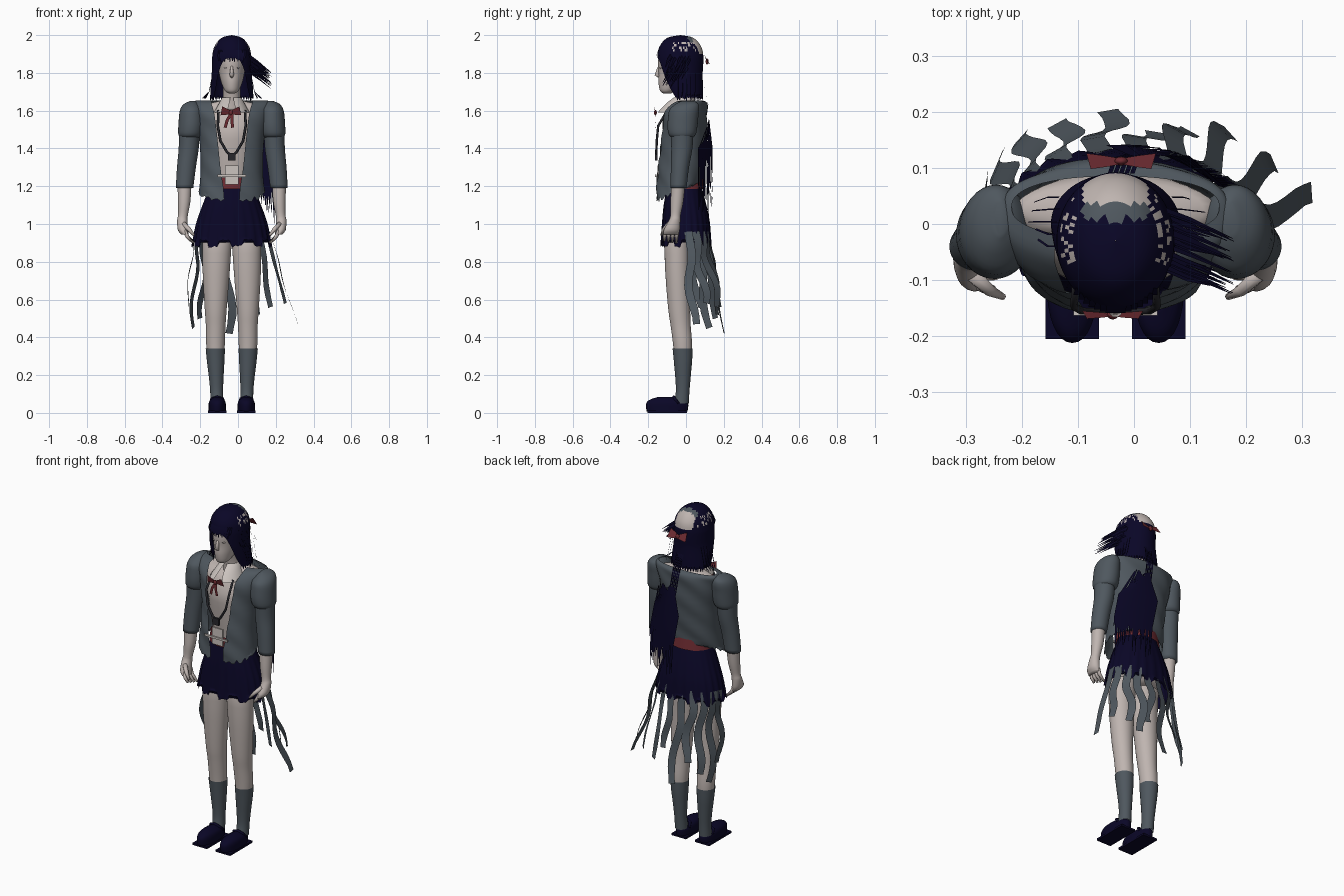
import bpy, bmesh, math, random
from mathutils import Vector as V

if "Cube" in bpy.data.objects:
    bpy.data.objects.remove(bpy.data.objects["Cube"])
random.seed(4)
R = random.uniform
CX = -0.033          # centre line of the body


def material(name, r, g, b):
    m = bpy.data.materials.new(name)
    m.diffuse_color = (r, g, b, 1)
    m.use_nodes = True
    m.node_tree.nodes["Principled BSDF"].inputs["Base Color"].default_value = m.diffuse_color
    return m


SKIN = material("skin", .52, .46, .435)
GREY = material("slate cloth", .078, .096, .113)
NAVY = material("dark navy", .003, .002, .02)
RED = material("dull red", .16, .025, .032)
PALE = material("pale cloth", .6, .55, .52)
DARK = material("dark metal", .02, .02, .025)


def finish(name, bm, *mats, rule=None):
    bmesh.ops.remove_doubles(bm, verts=bm.verts, dist=1e-5)
    bmesh.ops.recalc_face_normals(bm, faces=bm.faces)
    for f in bm.faces:
        f.smooth = True
        if rule:
            f.material_index = rule(f.calc_center_median())
    me = bpy.data.meshes.new(name)
    bm.to_mesh(me)
    bm.free()
    for m in mats:
        me.materials.append(m)
    ob = bpy.data.objects.new(name, me)
    bpy.context.collection.objects.link(ob)
    return ob


def refine(secs, steps):
    """Smooth curve through the sections, without overshoot."""
    out = []
    for i in range(len(secs) - 1):
        a, b, c, d = (secs[max(0, min(len(secs) - 1, i + k))] for k in (-1, 0, 1, 2))
        for s in range(steps):
            t = s / steps
            out.append([max(min(q, r), min(max(q, r), q + .5 * t * (r - p + t * (2*p - 5*q + 4*r - w + t * (3*(q - r) + w - p)))))
                        for p, q, r, w in zip(a, b, c, d)])
    return out + [list(secs[-1])]


def loft(name, secs, *mats, n=32, p=2, warp=None, steps=4, cap=True, rule=None):
    """Stack ellipses (z, cx, cy, rx, ry, front gap angle)."""
    bm = bmesh.new()
    pw = lambda v: math.copysign(abs(v) ** (2 / p), v)
    rings = []
    full = refine([tuple(s) + (0,) * (6 - len(s)) for s in secs], steps)
    for j, (z, cx, cy, rx, ry, g) in enumerate(full):
        ring = []
        for i in range(n + 1):
            a = g + (2 * math.pi - 2 * g) * i / n
            co = V((cx + rx * pw(math.sin(a)), cy - ry * pw(math.cos(a)), z))
            if warp:
                co = warp(co, a, j / (len(full) - 1), i)
            ring.append(bm.verts.new(co))
        rings.append(ring)
    for a, b in zip(rings, rings[1:]):
        for i in range(n):
            bm.faces.new((a[i], a[i + 1], b[i + 1], b[i]))
    if cap:
        for r in (rings[0], rings[-1]):
            bm.faces.new(r[:-1])
    return finish(name, bm, *mats, rule=rule)


def sweep(name, paths, mat, n=2):
    """Each path: (points, half widths, facing vector). n=2 is a flat ribbon."""
    bm = bmesh.new()
    for pts, ws, ref in paths:
        pts, prev = [V(q) for q in pts], None
        for k, q in enumerate(pts):
            t = (pts[min(k + 1, len(pts) - 1)] - pts[max(k - 1, 0)]).normalized()
            side = t.cross(V(ref)).normalized()
            up = side.cross(t)
            w = ws[k] if isinstance(ws, (list, tuple)) else ws
            ring = [bm.verts.new(q + w * (side * math.cos(math.tau * i / n) + (up * math.sin(math.tau * i / n) if n > 2 else V())))
                    for i in range(n)]
            if prev:
                for i in range(n if n > 2 else 1):
                    bm.faces.new((prev[i], prev[(i + 1) % n], ring[(i + 1) % n], ring[i]))
            if n > 2 and k in (0, len(pts) - 1):
                bm.faces.new(ring)
            prev = ring
    return finish(name, bm, mat)


def box(name, lo, hi, mat):
    bm = bmesh.new()
    bmesh.ops.create_cube(bm, size=1)
    for v in bm.verts:
        v.co = V([(l + h) / 2 + c * (h - l) for l, h, c in zip(lo, hi, v.co)])
    ob = finish(name, bm, mat)
    for f in ob.data.polygons:
        f.use_smooth = False


def ball(name, c, r, mat):
    bm = bmesh.new()
    bmesh.ops.create_uvsphere(bm, u_segments=24, v_segments=14, radius=1)
    for v in bm.verts:
        v.co = V([a + b * d for a, b, d in zip(c, r, v.co)])
    finish(name, bm, mat)


def bow(name, c, w, h, tilt=0):
    """Two flared loops around a knot."""
    c = V(c)
    sweep(name, [((c, c + V((s * w * .5, 0, .1 * h)), c + V((s * w, 0, .2 * h))), [h * .2, h * .4, h * .55], (0, 1, tilt))
                 for s in (-1, 1)], RED)
    ball(name + "_knot", c, (w * .2, .008, h * .3), RED)


# torso, neck and head
loft("torso", [(.93, CX, -.0, .14, .08), (1.05, CX, -.01, .125, .085), (1.2, CX, -.02, .1, .075), (1.35, CX, -.02, .12, .09),
               (1.48, CX, -.02, .14, .1), (1.58, CX, .005, .18, .088), (1.62, CX, .025, .18, .058), (1.65, CX, .015, .07, .045)], SKIN)
loft("neck", [(1.6, CX, 0, .055, .052), (1.68, CX, -.01, .046, .048), (1.76, CX, -.03, .046, .05)], SKIN, n=20)
loft("head", [(1.69, CX, -.1, .012, .018), (1.705, CX, -.095, .036, .042), (1.75, CX, -.06, .056, .086), (1.8, CX, -.045, .068, .1),
              (1.86, CX, -.035, .078, .113), (1.92, CX, -.03, .08, .106), (1.96, CX, -.03, .055, .075), (1.98, CX, -.03, .01, .01)], SKIN)
sweep("nose", [([(CX, -.138, 1.845), (CX, -.147, 1.82), (CX, -.155, 1.79), (CX, -.138, 1.778)], [.005, .008, .012, .008], (0, 1, 0))], SKIN, 10)
for s in (-1, 1):
    ball("eye", (CX + s * .028, -.131, 1.826), (.013, .008, .005), SKIN)
    ball("pupil", (CX + s * .028, -.136, 1.826), (.004, .004, .003), DARK)
ball("lips", (CX, -.136, 1.753), (.02, .009, .006), SKIN)

# hair cap with a bare crown patch, a cloth band and thin patches at the sides
def crown(c):
    if c.z > 1.9 and abs(c.x - CX) < .058 and c.y > .008:
        return 2 if c.y < .035 else 1
    return int(1.91 < c.z < 1.97 and -.07 < c.y < .05 and random.random() < .25)

def ragged(co, a, t, i):
    if t > .97:
        co.z += .03 * (i % 3 == 0) + R(-.01, .01)
    return co

loft("hair_cap", [(2.0, CX, -.03, .0005, .0005), (1.985, CX, -.03, .055, .07), (1.94, CX, -.03, .092, .11), (1.89, CX, -.03, .103, .122),
                  (1.865, CX, -.03, .105, .122, .42), (1.8, CX, -.03, .106, .118, .72), (1.72, CX, -.015, .112, .105, .85),
                  (1.66, CX, 0, .115, .09, 1.0)], NAVY, SKIN, GREY, n=96, cap=False, warp=ragged, rule=crown)
locks = []
for k in range(15):        # fringe
    a = -.75 + 1.5 * k / 14
    x, y = CX + .1 * math.sin(a), -.035 - .122 * math.cos(a)
    locks.append(([(x * .95, y + .01, 1.92), (x, y - .002, 1.89), (x + R(-.005, .005), y, R(1.85, 1.875))], [.008, .007, .001], (0, 1, 0)))
for k in range(40):        # swept tuft on one side
    y, z, e = R(-.08, .03), R(1.79, 1.88), R(.5, 1)
    locks.append(([(.05, y, z + .02), (.075 + .03 * e, y - .02, z - .02 * e), (.075 + .105 * e, y - .055 * e, z - .08 * e)], [.008, .006, .001], (0, 1, 1)))
for k in range(44):        # long back hair, fanned to one side
    t, r = k / 43, R(0, 1)
    x, y, zb = CX + .03 + .2 * t, .138 - .075 * t * t, R(1.0, 1.2)
    locks.append(([(CX + .03 + .1 * t, .122, 1.56 - .1 * t * r), (x - .04, y + .003, 1.4), (x - .01, y + .004 * r, 1.25), (x, y, zb)],
                  [.003, .008, .008, .001], (.3 * t, 1, 0)))
for k in range(5):
    locks.append(([(CX - .01 + .01 * k, .09, 1.75), (CX + .01 * k, .118, 1.63), (CX + .02 + .01 * k, .124, 1.5)], .004, (0, 1, 0)))
for s in (-1, 1):          # loose wisps over the shoulders
    for k in range(5):
        y = -.04 + .022 * k
        locks.append(([(CX + s * .1, y, 1.8), (CX + s * .12, y, 1.7), (CX + s * R(.13, .16), y + R(-.01, .02), 1.665)], .002, (s, 1, 0)))
sweep("hair_strands", locks, NAVY)
bow("hair_bow", (CX + .01, .112, 1.86), .058, .05, .6)

# jacket, open in front, higher ragged hem behind
def hem(co, a, t, i):
    if t > .8:
        co.z += (t - .8) / .2 * (.055 * (1 - math.cos(a)) + R(-.012, .012))
    k = .004 * min(1, 4 * t)          # soft creases
    co.y += k * math.sin(co.z * 45 + 5 * a)
    return co

loft("jacket", [(1.655, CX, .03, .185, .055, .55), (1.64, CX, .015, .205, .095, .5), (1.58, CX, -.005, .2, .118, .42),
                (1.45, CX, -.015, .172, .122, .4), (1.3, CX, -.03, .165, .122, .32), (1.2, CX, -.04, .17, .117, .22),
                (1.12, CX, -.045, .175, .113, .18)], GREY, n=56, p=2.3, cap=False, warp=hem)

# collar, bow, necklace and buckle
loft("collar", [(1.67, CX, -.01, .052, .055, .15), (1.635, CX, -.03, .07, .08, .2), (1.59, CX, -.045, .095, .11, .3)], PALE, n=24, cap=False)
bow("neck_bow", (CX - .005, -.162, 1.59), .05, .045, .3)
sweep("bow_tails", [([(CX, -.162, 1.59), (CX + s * .012 - .012, -.164, 1.55), (CX + s * .02 - .015, -.16, 1.51)], .008, (0, 1, 0)) for s in (-1, 1)], RED)
sweep("necklace", [([(CX + s * .07, -.1, 1.6), (CX + s * .074, -.147, 1.52), (CX + s * .06, -.155, 1.44), (CX + s * .025, -.157, 1.38), (CX, -.157, 1.36)],
                    .007, (0, 1, .1)) for s in (-1, 1)], DARK, 6)
box("pendant", (CX - .02, -.165, 1.335), (CX + .02, -.15, 1.375), DARK)
box("buckle_bar", (CX - .075, -.163, 1.25), (CX + .075, -.155, 1.262), PALE)
box("buckle_plate", (CX - .035, -.15, 1.21), (CX + .035, -.14, 1.31), PALE)

# belt and pleated skirt
loft("belt", [(1.245, CX, -.012, .122, .1), (1.185, CX, -.01, .13, .106)], RED, steps=1, cap=False)

def pleat(co, a, t, i):
    f = 1 + .03 * t * math.cos(22 * a)
    co.x, co.y = CX + (co.x - CX) * f, co.y * f
    if t > .95:
        co.z += .035 * ((i // 4) % 2) + R(-.006, .006)
    return co

loft("skirt", [(1.205, CX, -.01, .115, .09), (1.1, CX, -.005, .155, .112), (1.0, CX, 0, .188, .125), (.88, CX, 0, .21, .132)],
     NAVY, n=88, p=2.15, cap=False, warp=pleat)

# cloth streamers hanging behind the skirt
streamers = []
ends = [(.31, .04, .47), (.25, .1, .58), (.17, .17, .56), (.09, .18, .52), (.03, .17, .6), (-.04, .2, .42), (-.12, .18, .56),
        (-.19, .16, .5), (-.24, .12, .45), (-.27, .07, .56)]
for k, e in enumerate(ends):
    a = math.radians(4 + 172 * k / 9)
    out, tan = V((math.cos(a), math.sin(a), 0)), V((-math.sin(a), math.cos(a), 0))
    p0, pts = V((CX + .2 * out.x, .005 + .118 * out.y, .96)), []
    for i in range(13):
        t = i / 12
        pts.append(p0.lerp(V(e), t) + (tan * .016 + out * .008) * math.sin(t * 8 + k) * min(1, 3 * t))
    streamers.append((pts, [.022 if i < 11 else .019 for i in range(13)], out))
sweep("streamers", streamers, GREY)

# limbs, mirrored about the body centre line
for s in (-1, 1):
    side = lambda secs: [(z, CX + s * x, y, rx, ry) for z, x, y, rx, ry in secs]
    loft("puff_sleeve", side([(1.652, .205, .01, .012, .03), (1.635, .212, .005, .042, .06), (1.6, .213, -.01, .062, .08), (1.53, .215, -.018, .067, .08),
                              (1.475, .22, -.02, .063, .072), (1.455, .222, -.02, .045, .05)]), GREY)
    loft("lower_sleeve", side([(1.49, .225, -.02, .055, .06), (1.4, .228, -.022, .053, .056), (1.3, .24, -.032, .05, .048), (1.19, .25, -.04, .046, .043)]), GREY)
    loft("forearm", side([(1.22, .25, -.04, .037, .036), (1.12, .252, -.048, .033, .034), (1.05, .258, -.055, .026, .027), (1.02, .262, -.06, .027, .03),
                          (.97, .258, -.075, .028, .042), (.945, .248, -.08, .02, .04)]), SKIN, n=20)
    digits = [([(CX + s * .25, -.045 - .02 * k, .965), (CX + s * .236, -.05 - .021 * k, .935), (CX + s * (.2 + .006 * k), -.052 - .021 * k, .9 + .004 * k)],
               [.011, .01, .006], (0, 1, 0)) for k in range(4)]
    digits.append(([(CX + s * .255, -.09, 1.0), (CX + s * .225, -.118, .97), (CX + s * .2, -.13, .94)], [.014, .011, .006], (0, 1, 0)))
    sweep("fingers", digits, SKIN, 8)
    loft("leg", side([(.98, .075, -.02, .078, .068), (.88, .079, -.046, .077, .068), (.72, .083, -.044, .07, .064), (.55, .085, -.036, .058, .058),
                      (.46, .085, -.028, .052, .053), (.36, .086, -.018, .049, .05), (.25, .084, -.015, .04, .042)]), SKIN)
    loft("sock", side([(.34, .087, -.018, .051, .053), (.27, .085, -.016, .046, .048), (.18, .082, -.016, .038, .04), (.11, .08, -.018, .034, .036),
                       (.05, .079, -.025, .035, .04)]), GREY, cap=False)
    fx = CX + s * .077
    loft("shoe", [(.008, fx, -.1, .046, .108), (.045, fx, -.1, .046, .112), (.068, fx, -.105, .038, .09), (.084, fx, -.11, .015, .04)], NAVY, p=2.2)
    box("shoe_sole", (fx - .048, -.205, 0), (fx + .048, .005, .012), NAVY)
    sweep("shoe_strap", [([(fx - .036, -.04, .05), (fx - .03, -.06, .075), (fx, -.065, .085), (fx + .03, -.06, .075), (fx + .036, -.04, .05)], .008, (0, 0, 1))], NAVY, 6)
